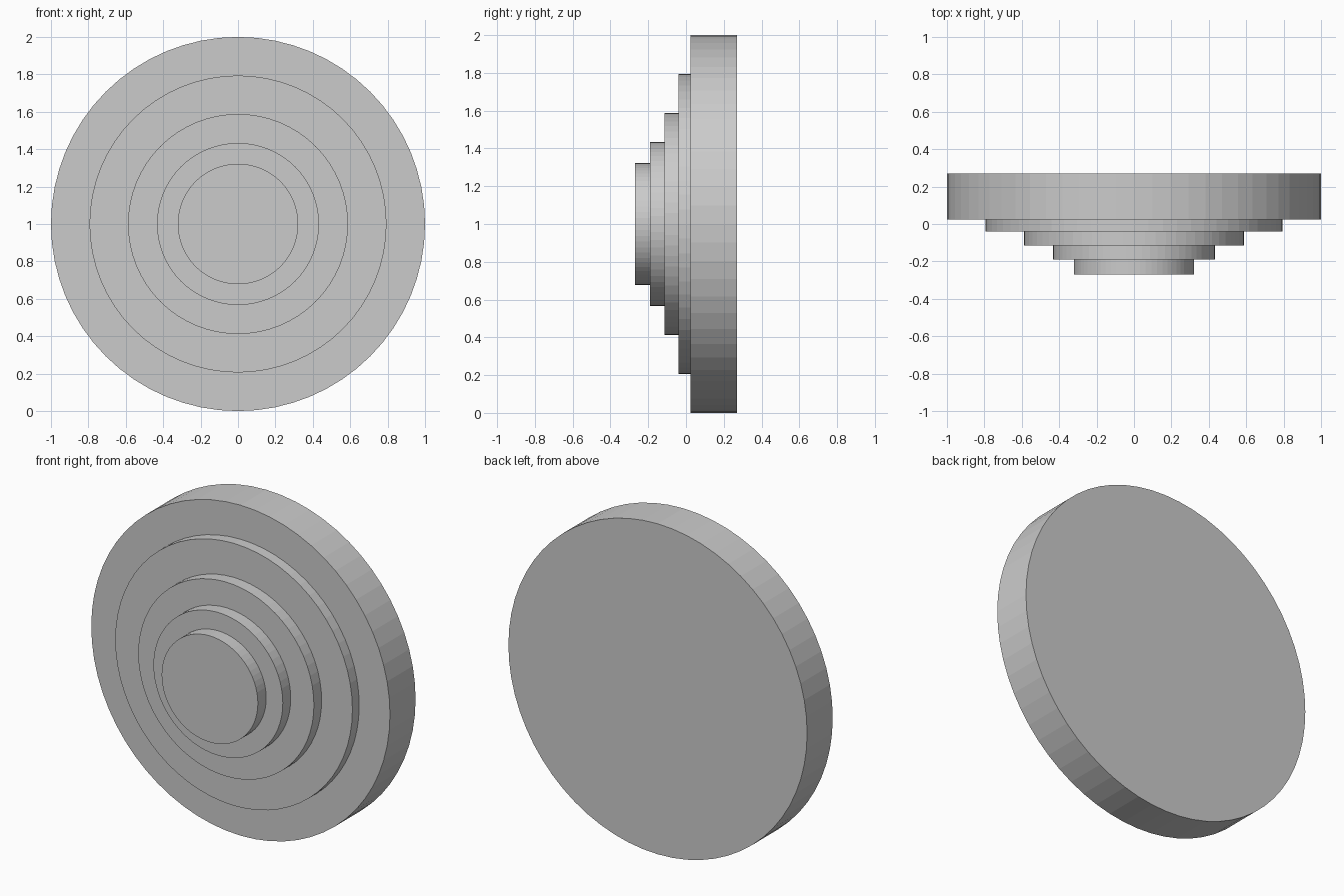
import bpy, bmesh, math
from mathutils import Matrix, Vector

if "Cube" in bpy.data.objects:
    bpy.data.objects.remove(bpy.data.objects["Cube"])

# Stepped disc: (radius, y) profile from back centre to front centre
steps = [(1.0, 0.27, 0.025), (0.794, 0.025, -0.04), (0.588, -0.04, -0.114),
         (0.433, -0.114, -0.19), (0.322, -0.19, -0.27)]
SIDES = 64

profile = [p for r, back, front in steps for p in ((r, back), (r, front))]

bm = bmesh.new()
# One ring of vertices per profile point, around the y axis at z = 1
rings = []
for r, y in profile:
    ring = []
    for i in range(SIDES):
        a = 2 * math.pi * i / SIDES
        ring.append(bm.verts.new((r * math.cos(a), y, 1 + r * math.sin(a))))
    rings.append(ring)

# Rims and step faces
for a, b in zip(rings, rings[1:]):
    for i in range(SIDES):
        j = (i + 1) % SIDES
        bm.faces.new((a[i], a[j], b[j], b[i]))

# Flat back and front caps
bm.faces.new(rings[0])
bm.faces.new(rings[-1])
bmesh.ops.recalc_face_normals(bm, faces=bm.faces)

mesh = bpy.data.meshes.new("stepped_disc")
bm.to_mesh(mesh)
bm.free()
disc = bpy.data.objects.new("stepped_disc", mesh)
bpy.context.collection.objects.link(disc)
